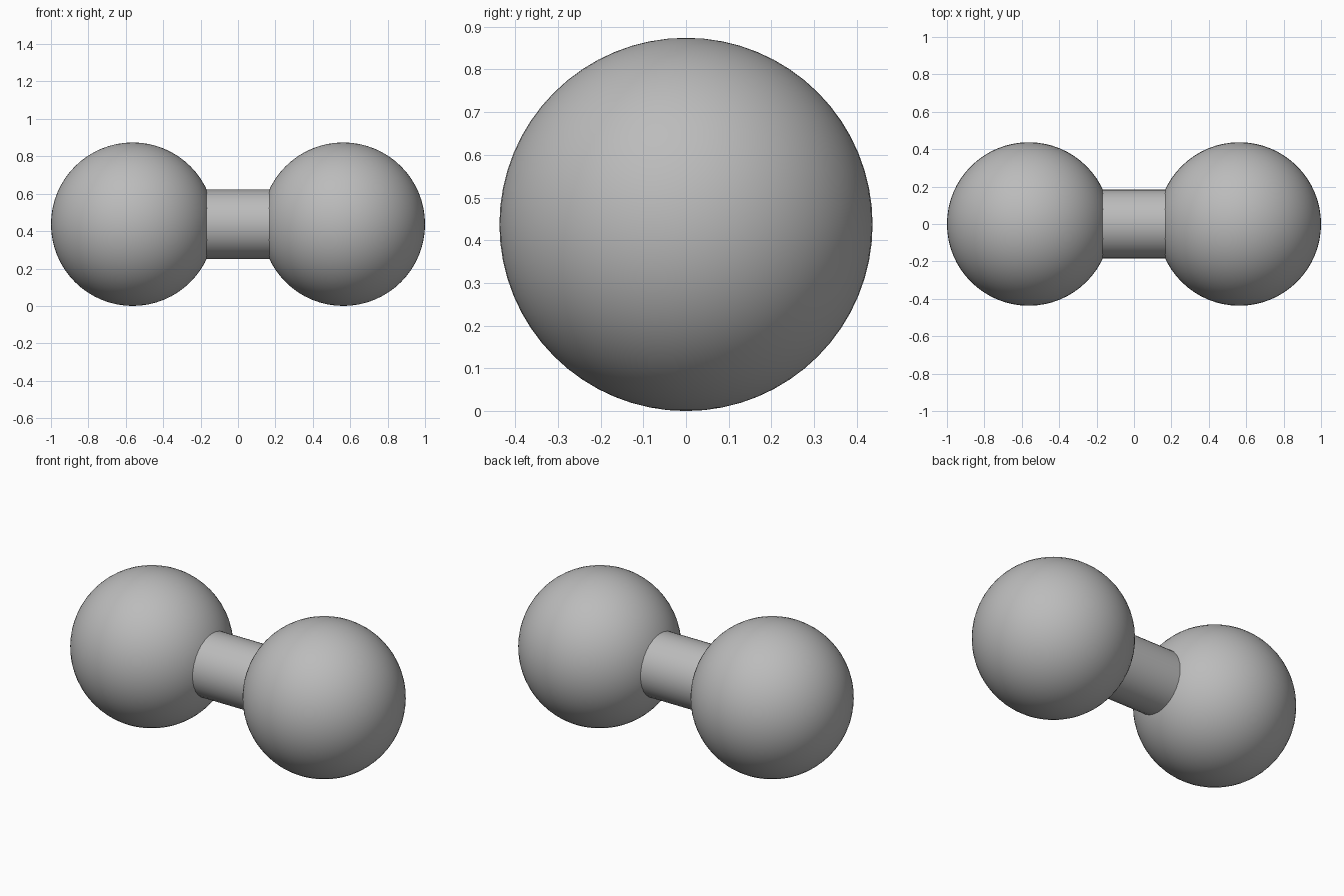
import bpy
import math

RADIUS = 0.437
OFFSET = 1.0 - RADIUS
GRIP_RADIUS = 0.185

cube = bpy.data.objects.get("Cube")
if cube:
    bpy.data.objects.remove(cube, do_unlink=True)

# Single grey material
grey = bpy.data.materials.new("plain_grey")
grey.use_nodes = True
colour = (0.5, 0.5, 0.5, 1.0)
grey.diffuse_color = colour
grey.node_tree.nodes["Principled BSDF"].inputs["Base Color"].default_value = colour


def finish(name):
    part = bpy.context.object
    part.name = name
    part.data.materials.append(grey)
    bpy.ops.object.shade_smooth_by_angle(angle=math.radians(40))


# Ball weights, one at each end
for name, side in (("left_ball", 1), ("right_ball", -1)):
    bpy.ops.mesh.primitive_uv_sphere_add(
        segments=64, ring_count=32, radius=RADIUS,
        location=(side * OFFSET, 0, RADIUS))
    finish(name)

# Grip bar, its ends sunk slightly into the balls
bpy.ops.mesh.primitive_cylinder_add(
    vertices=32, radius=GRIP_RADIUS, depth=0.4,
    location=(0, 0, RADIUS), rotation=(0, math.pi / 2, 0))
finish("grip_bar")
